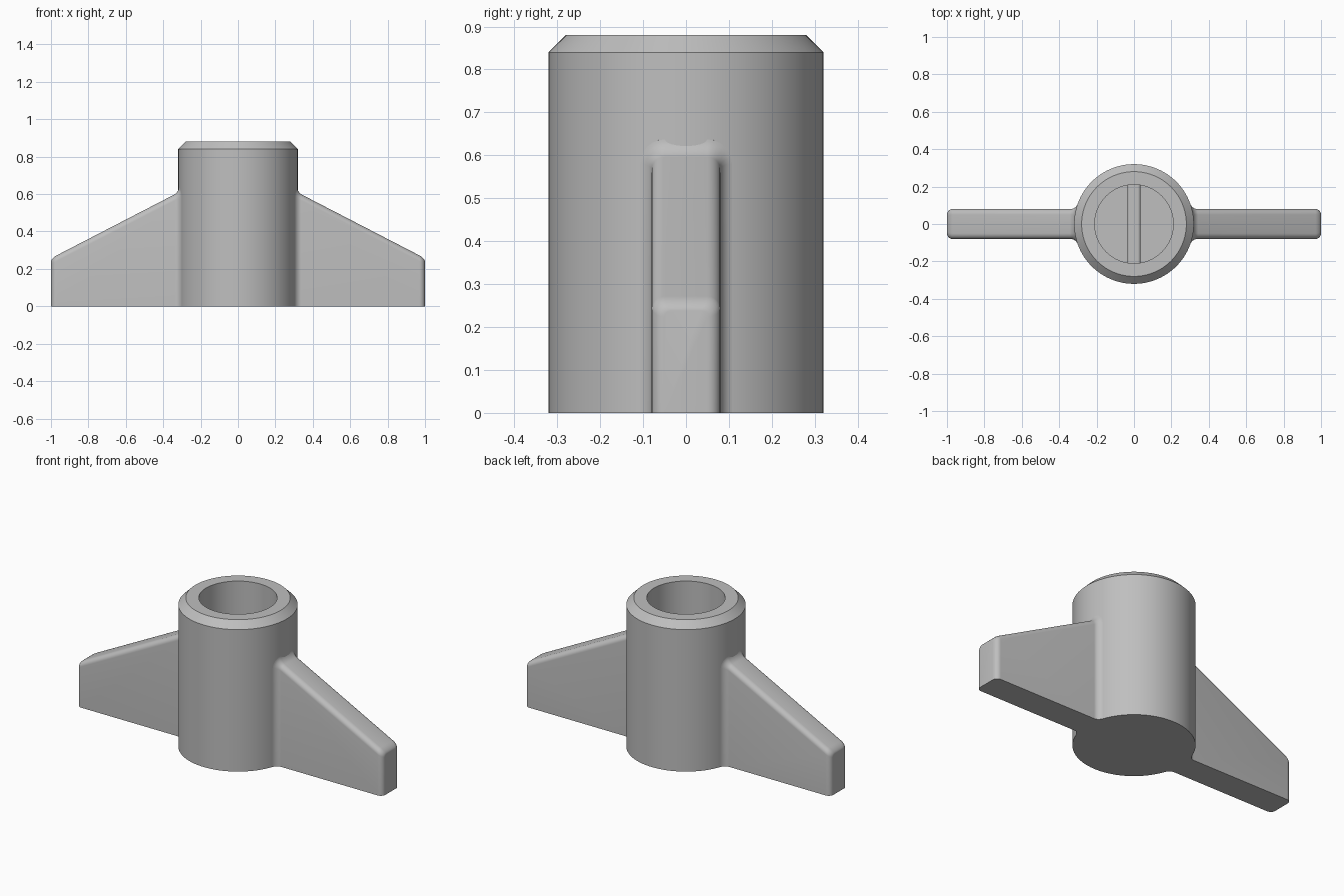
import bpy, bmesh
from math import sin, cos, pi, sqrt, radians

cube = bpy.data.objects.get("Cube")
if cube:
    bpy.data.objects.remove(cube, do_unlink=True)

GREY = (0.52, 0.52, 0.52, 1)
plastic = bpy.data.materials.new("grey plastic")
plastic.use_nodes = True
plastic.diffuse_color = GREY
plastic.node_tree.nodes["Principled BSDF"].inputs["Base Color"].default_value = GREY

HUB_R, BORE_R, HEIGHT, CHAMFER, FLOOR = 0.32, 0.21, 0.88, 0.04, 0.12
HALF_T, ROUND, FILLET = 0.08, 0.03, 0.027


def finish(bm, name):
    bmesh.ops.remove_doubles(bm, verts=bm.verts, dist=1e-5)
    bmesh.ops.recalc_face_normals(bm, faces=bm.faces)
    mesh = bpy.data.meshes.new(name)
    bm.to_mesh(mesh)
    bm.free()
    mesh.materials.append(plastic)
    obj = bpy.data.objects.new(name, mesh)
    bpy.context.collection.objects.link(obj)
    bpy.ops.object.select_all(action="DESELECT")
    obj.select_set(True)
    bpy.context.view_layer.objects.active = obj
    bpy.ops.object.shade_smooth_by_angle(angle=radians(32))
    return obj


def loft(bm, sections):
    rings = [[bm.verts.new(p) for p in s] for s in sections]
    n = len(rings[0])
    for a, b in zip(rings, rings[1:]):
        for i in range(n):
            j = (i + 1) % n
            bm.faces.new((a[i], a[j], b[j], b[i]))
    bm.faces.new(rings[0])
    bm.faces.new(rings[-1])


def arch(half, top, r, steps=6):
    """Upright outline with rounded top corners, as (y, z) points."""
    right = [(half, 0)] + [(half - r + r * cos(a), top - r + r * sin(a))
                           for a in (pi / 2 * i / steps for i in range(steps + 1))]
    return right + [(-y, z) for y, z in reversed(right)]


# Hub: turned profile with a chamfered rim and a blind bore
bm = bmesh.new()
profile = [(0, 0), (HUB_R, 0), (HUB_R, HEIGHT - CHAMFER), (HUB_R - CHAMFER, HEIGHT),
           (BORE_R, HEIGHT), (BORE_R, FLOOR), (0, FLOOR)]
pts = [bm.verts.new((x, 0, z)) for x, z in profile]
edges = [bm.edges.new(pair) for pair in zip(pts, pts[1:])]
bmesh.ops.spin(bm, geom=pts + edges, cent=(0, 0, 0), axis=(0, 0, 1),
               angle=2 * pi, steps=96)
finish(bm, "hub")

# Key: rounded rib across the bore floor
bm = bmesh.new()
loft(bm, [[(y, s * BORE_R, FLOOR + z) for y, z in arch(0.035, 0.15, 0.015)]
          for s in (-1, 1)])
finish(bm, "bore_key")


def slope(x):
    return 0.61 - 0.52 * (x - HUB_R)


def wing_sections():
    # flared root wrapped around the hub
    root = [(-0.04, FILLET)]
    for i in range(9):
        a = pi / 2 * i / 8
        root.append((FILLET * (1 - cos(a)), FILLET * (1 - sin(a))))
    for s, d in root:
        outline = arch(HALF_T + d, slope(HUB_R + s) + d, ROUND + d)
        yield [(sqrt((HUB_R + s) ** 2 - y * y), y, z) for y, z in outline]
    # rounded tip
    for i in range(7):
        a = pi / 2 * i / 6
        x = 1 - ROUND + ROUND * sin(a)
        d = ROUND * (1 - cos(a))
        outline = arch(HALF_T - d, slope(x) - 0.6 * d, ROUND - 0.5 * d)
        yield [(x, y, z) for y, z in outline]


# Wings: one each side
for name, side in (("left_wing", 1), ("right_wing", -1)):
    bm = bmesh.new()
    loft(bm, [[(side * x, y, z) for x, y, z in s] for s in wing_sections()])
    finish(bm, name)
